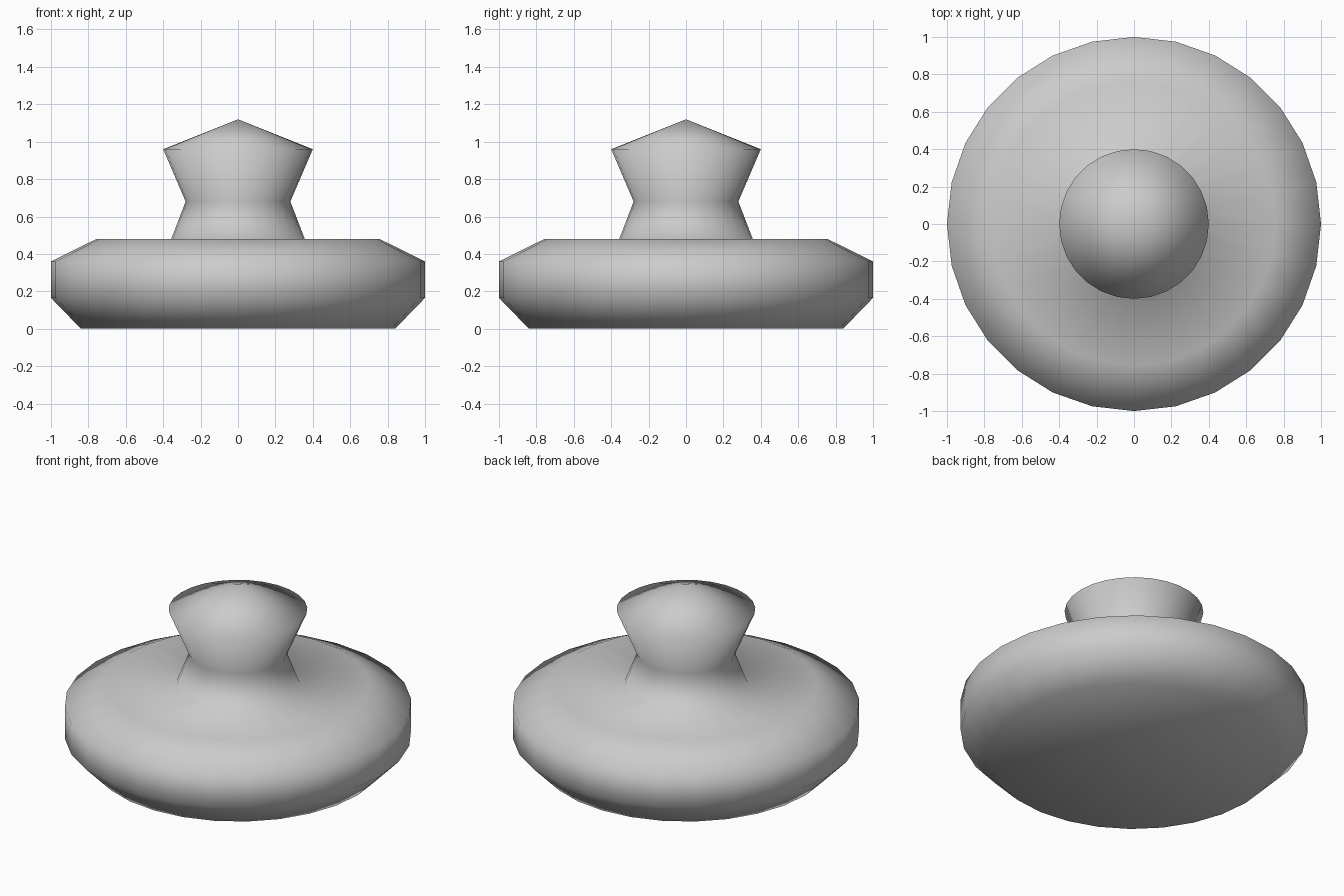
import bpy, bmesh, math

if "Cube" in bpy.data.objects:
    bpy.data.objects.remove(bpy.data.objects["Cube"])

SIDES = 28


def lathe(name, profile):
    """Revolve an (r, z) profile about z; zero-radius points become poles."""
    bm = bmesh.new()
    rings = []
    for r, z in profile:
        count = SIDES if r > 0 else 1
        rings.append([bm.verts.new((r * math.cos(2 * math.pi * i / SIDES),
                                    r * math.sin(2 * math.pi * i / SIDES), z))
                      for i in range(count)])
    for low, high in zip(rings, rings[1:]):
        for i in range(SIDES):
            j = (i + 1) % SIDES
            quad = [low[i % len(low)], low[j % len(low)],
                    high[j % len(high)], high[i % len(high)]]
            bm.faces.new(list(dict.fromkeys(quad)))
    bmesh.ops.recalc_face_normals(bm, faces=bm.faces)
    for face in bm.faces:
        face.smooth = True
    mesh = bpy.data.meshes.new(name)
    bm.to_mesh(mesh)
    bm.free()
    obj = bpy.data.objects.new(name, mesh)
    bpy.context.collection.objects.link(obj)
    return obj


# Broad disc base, waisted neck and pointed knob cap in one smooth turning
lathe("disc_with_knob", [
    (0, 0), (0.84, 0), (1.0, 0.165), (1.0, 0.36), (0.757, 0.48),
    (0.357, 0.48), (0.28, 0.68), (0.4, 0.96), (0, 1.12),
])
